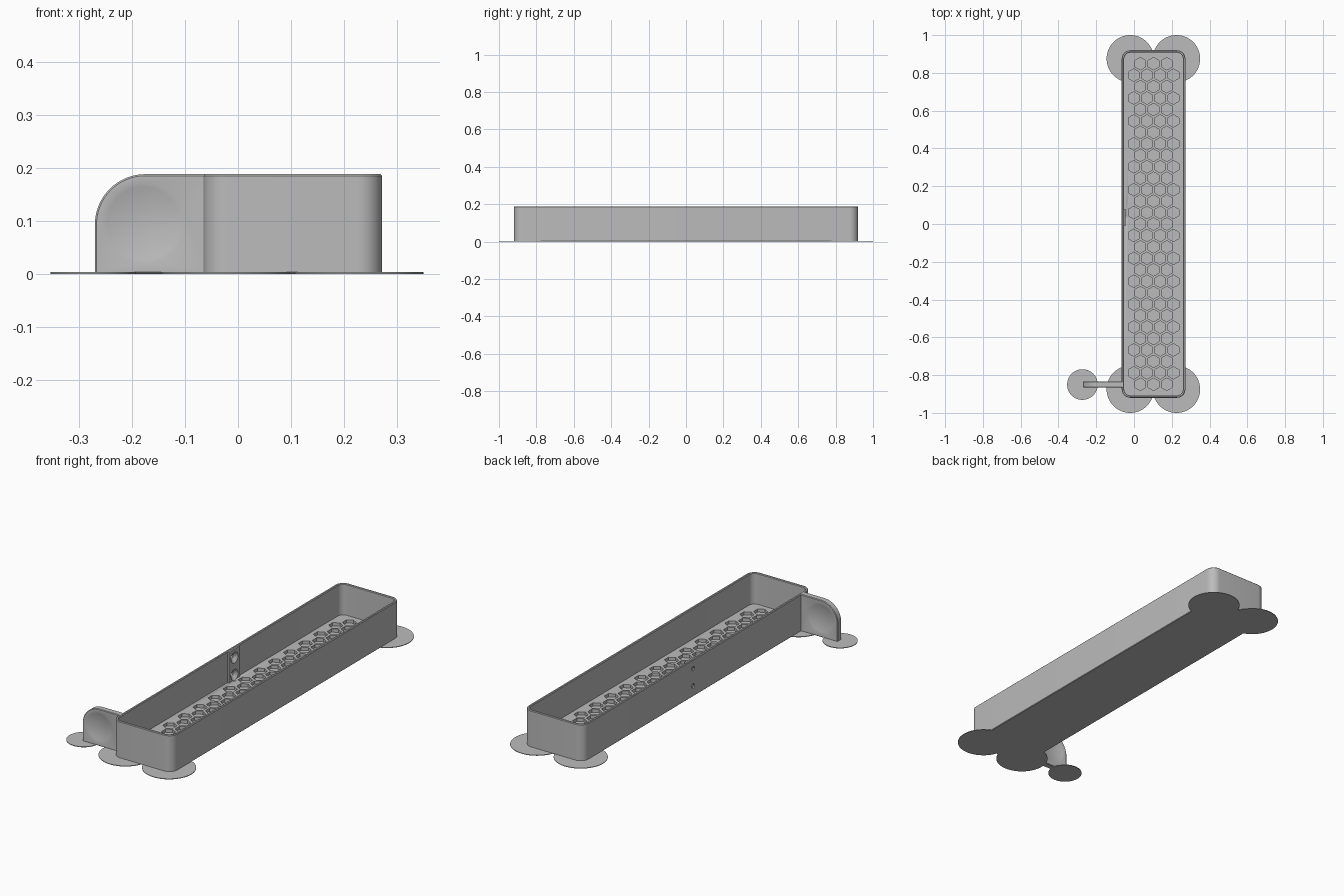
import bpy, bmesh
from math import sin, cos, pi, radians, sqrt

old = bpy.data.objects.get("Cube")
if old:
    bpy.data.objects.remove(old, do_unlink=True)

gray = bpy.data.materials.new("plain gray")
gray.use_nodes = True
tone = (0.5, 0.5, 0.5, 1)
gray.diffuse_color = tone
gray.node_tree.nodes["Principled BSDF"].inputs["Base Color"].default_value = tone

# Main sizes
X0, X1, Y, TOP = -0.065, 0.272, 0.92, 0.188
WALL, FLOOR, PIT = 0.013, 0.03, 0.014
CORNER = 0.045


def loft(bm, loops):
    """Skin a stack of equal loops and cap both ends."""
    rows = [[bm.verts.new(p) for p in loop] for loop in loops]
    n = len(rows[0])
    for a, b in zip(rows, rows[1:]):
        for i in range(n):
            j = (i + 1) % n
            bm.faces.new((a[i], a[j], b[j], b[i]))
    bm.faces.new(rows[0][::-1])
    bm.faces.new(rows[-1])


def circle(r, n, place, turn=0.0):
    return [place(r * cos(turn + 2 * pi * i / n), r * sin(turn + 2 * pi * i / n))
            for i in range(n)]


def finish(name, bm):
    bmesh.ops.recalc_face_normals(bm, faces=bm.faces)
    mesh = bpy.data.meshes.new(name)
    bm.to_mesh(mesh)
    bm.free()
    mesh.materials.append(gray)
    obj = bpy.data.objects.new(name, mesh)
    bpy.context.collection.objects.link(obj)
    return obj


def carve(obj, cutter):
    mod = obj.modifiers.new("carve", 'BOOLEAN')
    mod.operation = 'DIFFERENCE'
    mod.solver = 'EXACT'
    mod.object = cutter
    deps = bpy.context.evaluated_depsgraph_get()
    mesh = bpy.data.meshes.new_from_object(obj.evaluated_get(deps))
    obj.modifiers.clear()
    obj.data = mesh


def smooth(obj):
    bpy.ops.object.select_all(action='DESELECT')
    obj.select_set(True)
    bpy.context.view_layer.objects.active = obj
    bpy.ops.object.shade_smooth_by_angle(angle=radians(30))


# Tray: rounded rectangle walls with softened edges
def tray_loop(inset, z, steps=10):
    r = CORNER - inset
    xa, xb, yc = X0 + CORNER, X1 - CORNER, Y - CORNER
    pts = []
    for k, (cx, cy) in enumerate(((xb, yc), (xa, yc), (xa, -yc), (xb, -yc))):
        for i in range(steps + 1):
            a = (k + i / steps) * pi / 2
            pts.append((cx + r * cos(a), cy + r * sin(a), z))
    return pts


bm = bmesh.new()
e = 0.003
loft(bm, [tray_loop(i, z) for i, z in (
    (e, 0), (0, e), (0, TOP - e), (e, TOP),
    (WALL - e, TOP), (WALL, TOP - e), (WALL, FLOOR))])
tray = finish("tray", bm)

# Honeycomb pits in the tray floor
bm = bmesh.new()
pitch = 0.07
row = pitch * sqrt(3) / 2
rad = 0.033
mid = (X0 + X1) / 2
for j in range(-14, 15):
    for i in range(-3, 4):
        cx = mid + (i + 0.5 * (j % 2)) * pitch
        cy = j * row
        if abs(cx - mid) < (X1 - X0) / 2 - WALL - rad and abs(cy) < Y - WALL - rad:
            loft(bm, [circle(rad, 6, lambda u, v: (cx + u, cy + v, z), pi / 6)
                      for z in (PIT, FLOOR + 0.01)])
pits = finish("pit_cutter", bm)

# Mounting plate on the inside of the right wall
FACE = -0.044
bm = bmesh.new()
loft(bm, [[(x, y, z) for y, z in ((-0.01, FLOOR - 0.004), (0.08, FLOOR - 0.004),
                                  (0.08, TOP - e), (-0.01, TOP - e))]
          for x in (-0.056, FACE)])
plate = finish("mounting_plate", bm)

# Countersunk screw holes through plate and wall
bm = bmesh.new()
for hz in (0.054, 0.142):
    loft(bm, [circle(r, 32, lambda u, v: (x, 0.035 + u, hz + v))
              for x, r in ((X0 - 0.02, 0.011), (FACE - 0.015, 0.011),
                           (FACE, 0.028), (FACE + 0.01, 0.028))])
holes = finish("screw_hole_cutter", bm)

carve(tray, pits)
carve(tray, holes)
carve(plate, holes)

# Side tab with one large rounded corner
TY0, TY1, TX = -0.865, -0.833, -0.27
R = 0.095


def tab_loop(y, inset):
    cx, cz = TX + R, TOP - R
    pts = [(X0 + 0.008, y, inset), (TX + inset, y, inset)]
    for i in range(25):
        a = pi - i / 24 * pi / 2
        pts.append((cx + (R - inset) * cos(a), y, cz + (R - inset) * sin(a)))
    return pts + [(X0 + 0.008, y, TOP - inset)]


bm = bmesh.new()
loft(bm, [tab_loop(y, i) for y, i in ((TY0, e), (TY0 + e, 0), (TY1 - e, 0), (TY1, e))])
tab = finish("side_tab", bm)

# Shallow finger dishes on both faces of the tab
DISH, DEPTH = 0.077, 0.010
bm = bmesh.new()
for face, way in ((TY0, 1), (TY1, -1)):
    loops = []
    for k in range(-1, 10):
        t = k / 10
        depth = DEPTH * (1 - (1 - t) ** 2)
        loops.append(circle(DISH * (1 - t), 48,
                            lambda u, v: (-0.178 + u, face + way * depth, 0.095 + v)))
    loft(bm, loops)
dishes = finish("dish_cutter", bm)
carve(tab, dishes)

for helper in (pits, holes, dishes):
    bpy.data.objects.remove(helper, do_unlink=True)

# Thin round anti-warp pads under the corners and the tab
pads = [("corner_pad", x, y, 0.125) for x in (-0.02, 0.225) for y in (-0.875, 0.875)]
pads.append(("tab_pad", TX - 0.003, -0.85, 0.081))
parts = [tray, plate, tab]
for name, px, py, pr in pads:
    bm = bmesh.new()
    loft(bm, [circle(pr, 64, lambda u, v: (px + u, py + v, z)) for z in (0, 0.003)])
    parts.append(finish(name, bm))

for part in parts:
    smooth(part)
